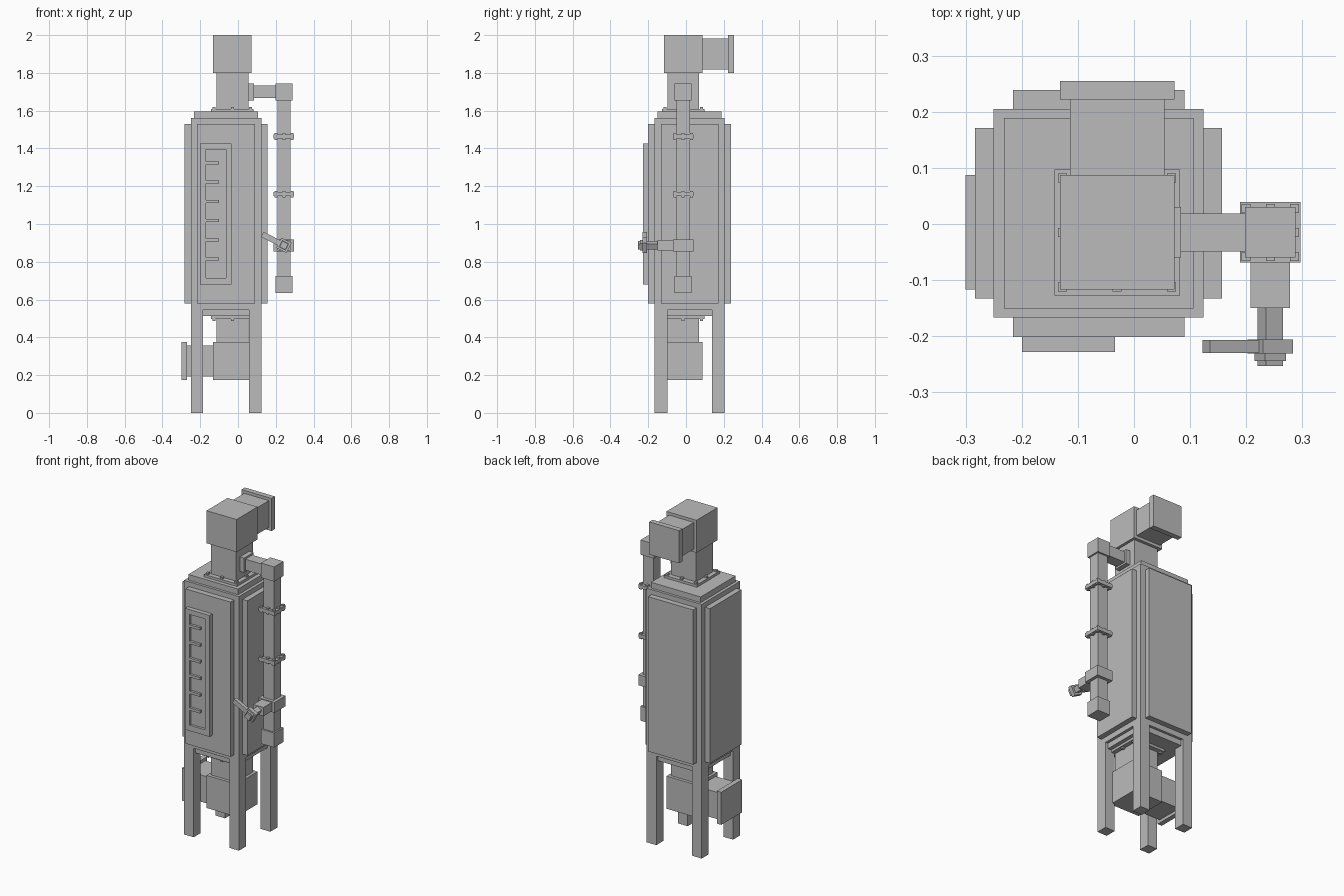
import bpy
import bmesh
from math import radians
from mathutils import Matrix, Vector

default = bpy.data.objects.get("Cube")
if default:
    bpy.data.objects.remove(default, do_unlink=True)

grey = bpy.data.materials.new("plain grey")
grey.use_nodes = True
COLOUR = (0.5, 0.5, 0.5, 1)
grey.diffuse_color = COLOUR
grey.node_tree.nodes["Principled BSDF"].inputs["Base Color"].default_value = COLOUR


def boxes(name, spans, turn=None):
    """One object made of boxes, each given as (x range, y range, z range)."""
    bm = bmesh.new()
    for span in spans:
        mid = Vector([(a + b) / 2 for a, b in span])
        size = [b - a for a, b in span] + [1]
        bmesh.ops.create_cube(bm, size=1, matrix=Matrix.Translation(mid) @ Matrix.Diagonal(size))
    mesh = bpy.data.meshes.new(name)
    bm.to_mesh(mesh)
    bm.free()
    mesh.materials.append(grey)
    obj = bpy.data.objects.new(name, mesh)
    bpy.context.collection.objects.link(obj)
    if turn:
        obj.matrix_world = turn
    return obj


def around(c, half):
    return (c - half, c + half)


def bolt_ring(cx, cy, reach, z):
    """Eight small square bolts: corners and side middles."""
    return [(around(cx + i * reach, 0.008), around(cy + j * reach, 0.008), z)
            for i in (-1, 0, 1) for j in (-1, 0, 1) if i or j]


# Tank body with stepped ends
BX, BY = -0.063, 0.019
boxes("tank_body", [(around(BX, 0.187), around(BY, 0.186), (0.546, 1.56))])
for name, z in (("top_step", (1.56, 1.595)), ("bottom_step", (0.512, 0.546))):
    boxes(name, [(around(BX, 0.169), around(BY, 0.17), z)])

# Raised panels on the four sides
for name, s in (("left", 1), ("right", -1)):
    x = sorted((BX + s * 0.18, BX + s * 0.22))
    boxes(name + "_panel", [(x, around(BY, 0.152), (0.58, 1.53))])
for name, s in (("back", 1), ("front", -1)):
    y = sorted((BY + s * 0.18, BY + s * 0.22))
    boxes(name + "_panel", [(around(BX, 0.153), y, (0.58, 1.53))])

# Legs
for fname, sy in (("front", -1), ("back", 1)):
    for sname, sx in (("left", 1), ("right", -1)):
        boxes(f"{fname}_{sname}_leg",
              [(around(BX + sx * 0.154, 0.033), around(BY + sy * 0.152, 0.034), (0, 0.546))])

# Level gauge: recessed window with scale teeth
gx, gz, gy = (-0.2, -0.034), (0.68, 1.425), (-0.228, -0.213)
wx, wz = (-0.17, -0.064), (0.715, 1.395)
boxes("gauge_back", [(gx, (-0.213, -0.198), gz)])
boxes("gauge_frame", [
    ((gx[0], wx[0]), gy, gz), ((wx[1], gx[1]), gy, gz),
    (wx, gy, (gz[0], wz[0])), (wx, gy, (wz[1], gz[1]))])
boxes("gauge_teeth", [((wx[0], -0.1), gy, around(0.814 + 0.102 * i, 0.008)) for i in range(6)])

# Neck, flange and elbow head at the top and the bottom
HX, HY = -0.03, -0.015
ends = {
    "top": ((1.61, 1.8), (1.595, 1.61), (1.61, 1.62), (1.8, 2.0)),
    "bottom": ((0.375, 0.497), (0.497, 0.512), (0.487, 0.497), (0.175, 0.375)),
}
for name, (neck, flange, bolts, head) in ends.items():
    boxes(name + "_neck_flange", [(around(HX, 0.112), around(HY, 0.112), flange)])
    boxes(name + "_flange_bolts", bolt_ring(HX, HY, 0.097, bolts))
    boxes(name + "_neck", [(around(HX, 0.085), around(HY, 0.083), neck)])
    boxes(name + "_head", [(around(HX, 0.102), around(HY, 0.102), head)])
boxes("top_outlet", [(around(HX, 0.084), (0.08, 0.23), (1.818, 1.982))])
boxes("top_outlet_flange", [(around(HX, 0.102), (0.222, 0.255), (1.8, 2.0))])
boxes("bottom_outlet", [((-0.28, -0.12), around(HY, 0.084), (0.193, 0.357))])
boxes("bottom_outlet_flange", [((-0.3, -0.27), around(HY, 0.102), (0.175, 0.375))])

# Side pipe
PX, PY = 0.243, -0.015
boxes("pipe_collar", [((0.05, 0.084), around(PY, 0.045), (1.655, 1.745))])
boxes("pipe_arm", [((0.08, 0.21), around(PY, 0.034), (1.666, 1.734))])
boxes("pipe_elbow", [(around(PX, 0.045), around(PY, 0.045), (1.655, 1.745))])
boxes("side_pipe", [(around(PX, 0.035), around(PY, 0.035), (0.7, 1.67))])
boxes("pipe_end", [(around(PX, 0.045), around(PY, 0.045), (0.636, 0.725))])
for name, z in (("upper", 1.463), ("lower", 1.158)):
    boxes(name + "_band", [(around(PX, 0.054), around(PY, 0.054), around(z, 0.011))])
    boxes(name + "_band_bolts", bolt_ring(PX, PY, 0.043, around(z, 0.018)))

# Valve with a tilted lever
VZ = 0.887
boxes("valve_body", [(around(PX, 0.054), around(PY, 0.054), around(VZ, 0.032))])
boxes("valve_stub", [(around(PX, 0.035), (-0.15, -0.06), around(VZ, 0.027))])
tilt = Matrix.Translation((PX, 0, VZ)) @ Matrix.Rotation(radians(27), 4, "Y")
for name, half, y in (("stem", 0.017, (-0.21, -0.14)), ("hub", 0.03, (-0.231, -0.206)),
                      ("nut", 0.021, (-0.244, -0.23)), ("cap", 0.017, (-0.253, -0.24))):
    boxes("valve_" + name, [(around(0, half), y, around(0, half))], tilt)
boxes("valve_lever", [((-0.128, 0), (-0.23, -0.207), around(0, 0.015))], tilt)
